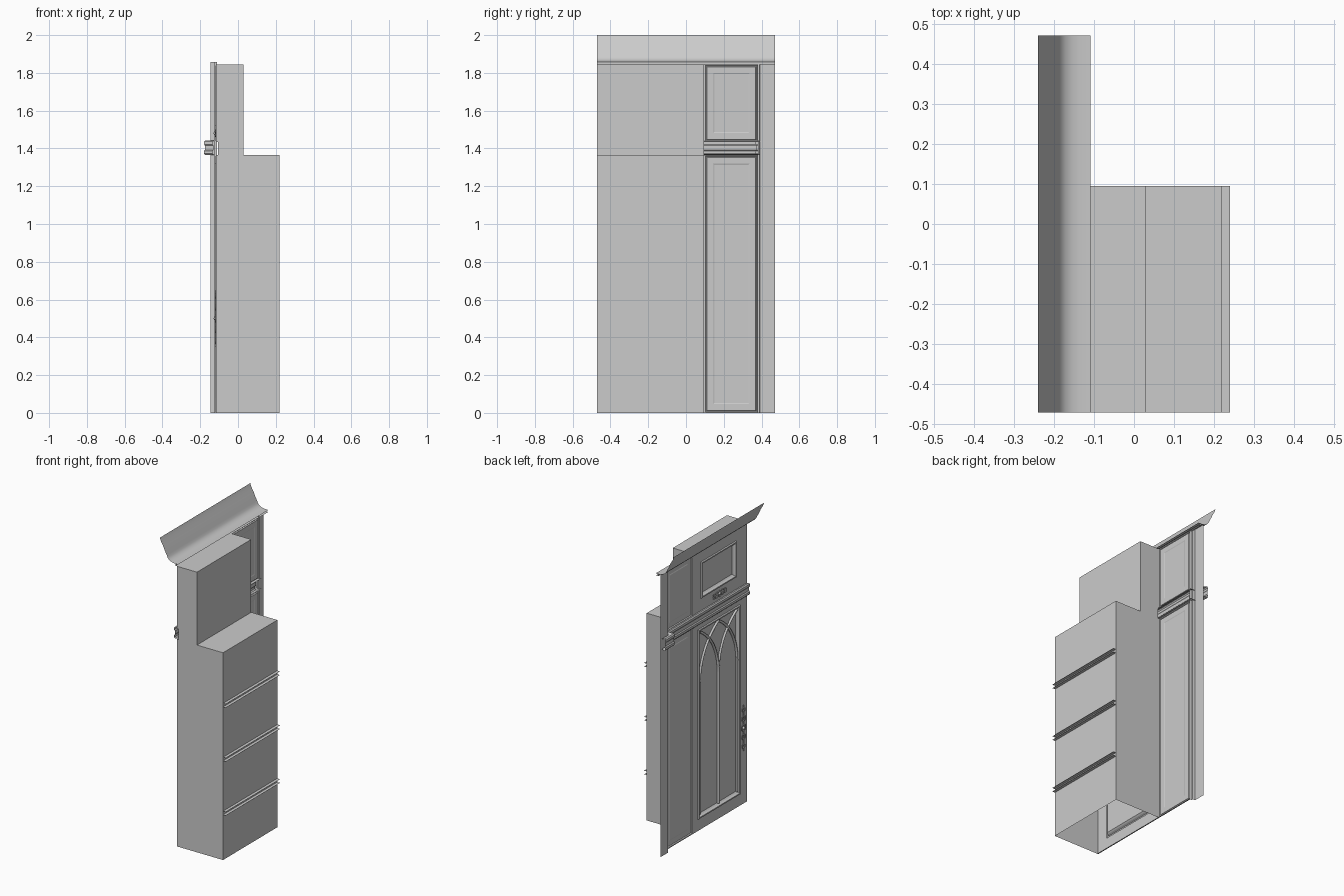
import bpy, bmesh, math
from mathutils import Vector

cube = bpy.data.objects.get("Cube")
if cube:
    bpy.data.objects.remove(cube)

grey = bpy.data.materials.new("plain_grey")
grey.use_nodes = True
colour = (0.6, 0.6, 0.6, 1)
grey.diffuse_color = colour
grey.node_tree.nodes["Principled BSDF"].inputs["Base Color"].default_value = colour

FACE, BACK = -0.116, -0.109     # door front and back planes
END, SPLIT = 0.47, 0.095        # half width, and where the deep body stops
RAIL_LOW, RAIL_HIGH, TOP = 1.365, 1.435, 1.845


def finish(name, bm, normals=True):
    if normals:
        bmesh.ops.recalc_face_normals(bm, faces=bm.faces)
    mesh = bpy.data.meshes.new(name)
    bm.to_mesh(mesh)
    bm.free()
    mesh.materials.append(grey)
    obj = bpy.data.objects.new(name, mesh)
    bpy.context.collection.objects.link(obj)
    return obj


def sweep(name, outlines):
    """Open sheet through a series of matching 3D outlines."""
    bm = bmesh.new()
    rows = [[bm.verts.new(p) for p in line] for line in outlines]
    for a, b in zip(rows, rows[1:]):
        for i in range(len(a) - 1):
            bm.faces.new((a[i], a[i + 1], b[i + 1], b[i]))
    return finish(name, bm)


def extrude_y(name, profile, y0, y1):
    return sweep(name, [[(x, y, z) for x, z in profile] for y in (y0, y1)])


def panel(name, outer, opening, steps):
    """Panelled door: outer edge, flat frame, then stepped rings into the opening."""
    rings = [(outer, 0, BACK), (outer, 0, FACE)]
    rings += [(opening, inset, x) for inset, x in steps]
    bm = bmesh.new()
    last = None
    for (y0, y1, z0, z1), d, x in rings:
        corners = [(y0 + d, z0 + d), (y1 - d, z0 + d), (y1 - d, z1 - d), (y0 + d, z1 - d)]
        ring = [bm.verts.new((x, y, z)) for y, z in corners]
        if last:
            for i in range(4):
                j = (i + 1) % 4
                bm.faces.new((last[i], ring[i], ring[j], last[j]))
        last = ring
    bm.faces.new(last[::-1])
    return finish(name, bm, False)


def rod(name, points, radius, cyclic=False):
    curve = bpy.data.curves.new(name, 'CURVE')
    curve.dimensions = '3D'
    curve.bevel_depth = radius
    curve.bevel_resolution = 1
    spline = curve.splines.new('POLY')
    spline.points.add(len(points) - 1)
    for p, co in zip(spline.points, points):
        p.co = (*co, 1)
    spline.use_cyclic_u = cyclic
    curve.materials.append(grey)
    obj = bpy.data.objects.new(name, curve)
    bpy.context.collection.objects.link(obj)
    return obj


# Deep body: stepped shell, open underneath and towards the doors
step = [(BACK, TOP), (0.03, TOP), (0.03, RAIL_LOW), (0.22, RAIL_LOW), (0.22, 0)]
extrude_y("body_shell", step, -END, SPLIT)
for side, y in (("front", -END), ("back", SPLIT)):
    bm = bmesh.new()
    outline = [(BACK, 0), (BACK, RAIL_LOW), (-0.105, RAIL_LOW),
               (-0.105, RAIL_HIGH), (BACK, RAIL_HIGH)] + step
    face = bm.faces.new([bm.verts.new((x, y, z)) for x, z in outline])
    face.normal_update()
    if face.normal.y * y < 0:
        face.normal_flip()
    finish("body_side_" + side, bm, False)

# Shelves whose thin edges pass through the back
for i, z in enumerate((0.31, 0.665, 1.02)):
    for part, dz in (("lower", -0.012), ("upper", 0.012)):
        extrude_y(f"shelf_{i + 1}_{part}", [(-0.09, z + dz), (0.24, z + dz)], -END, SPLIT)

# Doors and narrow side panels
moulding = [(0, FACE), (0.004, -0.123), (0.012, -0.123), (0.018, -0.112), (0.026, -0.104)]
raised = [(0, FACE), (0.003, -0.12), (0.006, -0.12), (0.009, -0.113),
          (0.042, -0.113), (0.048, -0.115)]
panel("lower_door", (-END, 0.098, 0, RAIL_LOW), (-0.395, 0.045, 0.075, 1.325), moulding)
panel("upper_door", (-END, 0.098, RAIL_HIGH, TOP), (-0.355, 0.015, 1.52, 1.76), moulding)
for name, z0, z1 in (("lower", 0, RAIL_LOW), ("upper", RAIL_HIGH, TOP)):
    panel(name + "_side_panel", (0.098, 0.382, z0, z1),
          (0.102, 0.378, z0 + 0.004, z1 - 0.004), raised)

# Corner pilaster: a thin facing with a stepped inner edge
facing = [(-0.112, 0.38), (-0.128, 0.382), (-0.128, 0.39), (-0.145, 0.393), (-0.145, END)]
sweep("pilaster", [[(x, y, z) for x, y in facing] for z in (0, 1.858)])
extrude_y("top_rail", [(BACK, TOP), (-0.128, TOP), (-0.128, 1.858), (BACK, 1.858)],
          -END, END)

# Moulded middle rail, mitred outwards round the pilaster (depth, height)
rail = [(0, 1.437), (0.022, 1.443), (0.028, 1.436), (0.028, 1.422), (0.023, 1.415),
        (0.023, 1.393), (0.028, 1.386), (0.028, 1.372), (0.022, 1.365), (0, 1.371)]
path = [(-0.108, -END, 0), (-0.108, 0.397, 1), (-0.152, 0.397, 1), (-0.152, END, 0)]
sweep("middle_rail", [[(x - d, y - d * mitre, z) for d, z in rail] for x, y, mitre in path])

# Crown moulding: an open sheet, a smooth cove under a steep lip
crown = [(-0.108, 1.858), (-0.135, 1.859), (-0.155, 1.863), (-0.172, 1.871),
         (-0.184, 1.884), (-0.19, 1.898), (-0.205, 1.926), (-0.215, 1.949),
         (-0.231, 1.977), (-0.24, 2.0)]
obj = extrude_y("crown_moulding", crown, -END, END)
for p in obj.data.polygons:
    p.use_smooth = True

# Pointed window tracery on the lower door
right, left, spring, x = -0.37, 0.02, 0.965, -0.113
middle, width = (left + right) / 2, left - right
rod("tracery_mullion", [(x, middle, 0.1), (x, middle, spring)], 0.008)
for side, s in (("left", 1), ("right", -1)):
    jamb = middle + s * width / 2
    rod(f"tracery_jamb_{side}", [(x, jamb, 0.1), (x, jamb, spring)], 0.007)
    angles = [math.radians(60 * k / 14) for k in range(15)]
    for part, start, turn in (("outer", jamb, -s), ("branch", middle, s)):
        rod(f"tracery_{part}_arc_{side}",
            [(x, start + turn * width * (1 - math.cos(a)), spring + width * math.sin(a))
             for a in angles], 0.008)


# Ornamental metal plates made of scroll rings round a keyhole boss
def ornament(name, y, z, along, across, length):
    a, b = Vector(along), Vector(across)
    centre = Vector((-0.119, y, z))
    for i in range(-2, 3):
        for s in (-1, 1):
            c = centre + a * (i * length / 5) + b * (s * 0.009)
            r = 0.011 - 0.002 * abs(i)
            ring = [c + a * (r * 1.8 * math.cos(t * math.tau / 10))
                    + b * (r * math.sin(t * math.tau / 10)) for t in range(10)]
            rod(f"{name}_scroll", ring, 0.002, True)
    rod(f"{name}_stem", [centre - a * length / 2, centre + a * length / 2], 0.003)
    bm = bmesh.new()
    bmesh.ops.create_uvsphere(bm, u_segments=12, v_segments=8, radius=0.01)
    bmesh.ops.translate(bm, verts=bm.verts, vec=centre)
    finish(f"{name}_boss", bm)


ornament("lock_plate", -0.43, 0.5, (0, 0, 1), (0, 1, 0), 0.3)
ornament("pull_plate", -0.18, 1.48, (0, 1, 0), (0, 0, 1), 0.14)
